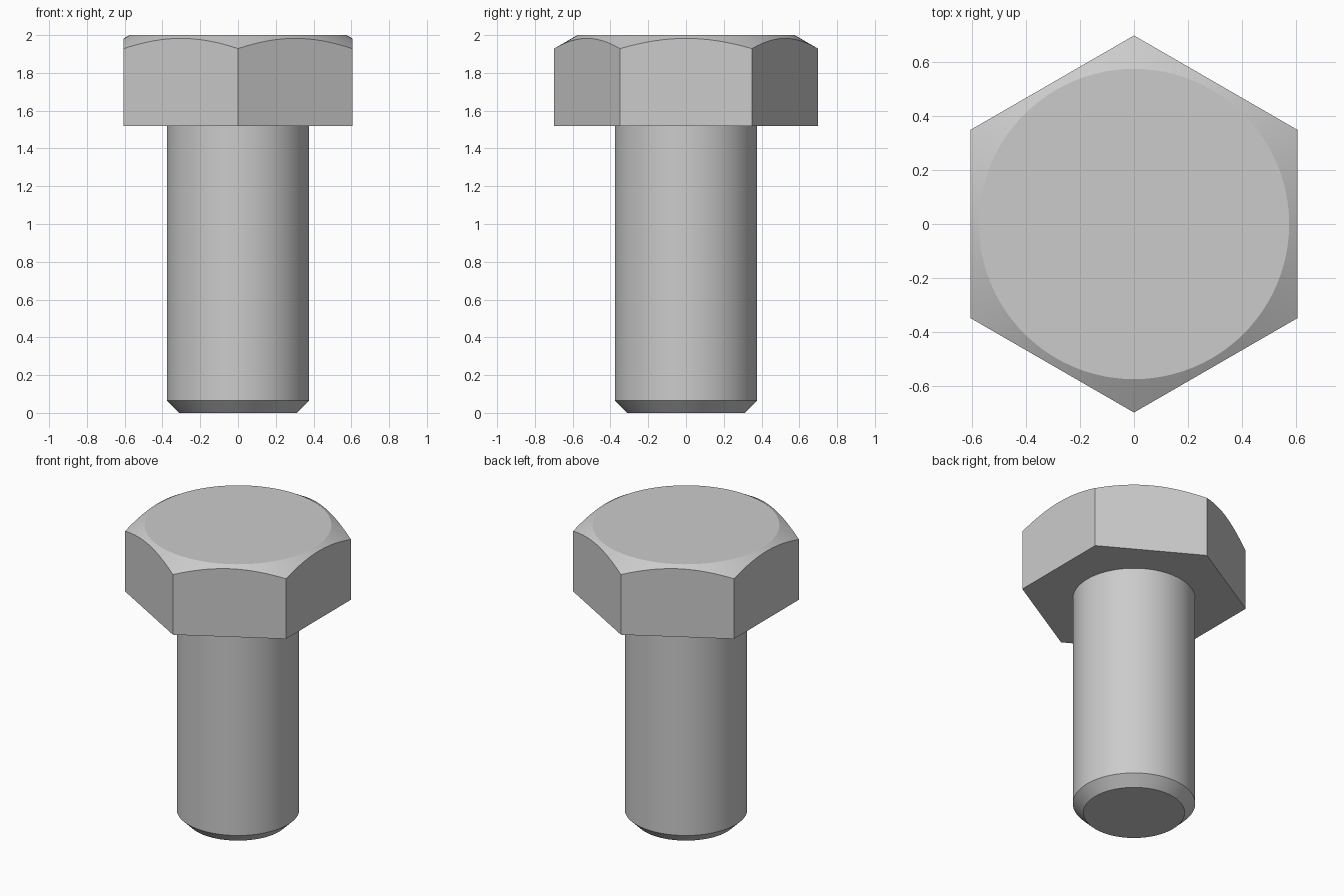
import bpy, bmesh, math

cube = bpy.data.objects.get("Cube")
if cube:
    bpy.data.objects.remove(cube, do_unlink=True)

SEGMENTS = 96          # multiple of six, so every hexagon corner gets a vertex
APOTHEM = 0.605        # half the distance across the flats
TOP_RADIUS = 0.575     # flat disc on top of the head
HEAD_BASE, HEAD_TOP = 1.52, 2.0
SHANK_RADIUS, SHANK_CHAMFER = 0.377, 0.065

steel = bpy.data.materials.new("steel_grey")
steel.use_nodes = True
grey = (0.6, 0.6, 0.6, 1)
steel.diffuse_color = grey
steel.node_tree.nodes["Principled BSDF"].inputs["Base Color"].default_value = grey


def circle(radius, z):
    return lambda angle: (radius, z)


def hex_radius(angle):
    """Distance to a hexagon whose flats face along x."""
    sector = math.pi / 3
    offset = (angle + sector / 2) % sector - sector / 2
    return APOTHEM / math.cos(offset)


def hex_base(angle):
    return hex_radius(angle), HEAD_BASE


def hex_chamfer(angle):
    """Where the 30 degree cone cuts the hexagon's sides."""
    radius = hex_radius(angle)
    return radius, HEAD_TOP - (radius - TOP_RADIUS) * math.tan(math.radians(30))


def loft(name, rings):
    """Closed solid through rings given as angle -> (radius, height)."""
    bm = bmesh.new()
    # Half a sector of offset places ring vertices on the hexagon corners
    angles = [2 * math.pi * i / SEGMENTS + math.pi / 6 for i in range(SEGMENTS)]
    loops = []
    for ring in rings:
        loop = []
        for a in angles:
            r, z = ring(a)
            loop.append(bm.verts.new((r * math.cos(a), r * math.sin(a), z)))
        loops.append(loop)
    for low, high in zip(loops, loops[1:]):
        for i in range(SEGMENTS):
            j = (i + 1) % SEGMENTS
            bm.faces.new((low[i], low[j], high[j], high[i]))
    bm.faces.new(reversed(loops[0]))
    bm.faces.new(loops[-1])
    bmesh.ops.recalc_face_normals(bm, faces=bm.faces)
    mesh = bpy.data.meshes.new(name)
    bm.to_mesh(mesh)
    bm.free()
    mesh.materials.append(steel)
    obj = bpy.data.objects.new(name, mesh)
    bpy.context.collection.objects.link(obj)
    bpy.ops.object.select_all(action="DESELECT")
    obj.select_set(True)
    bpy.context.view_layer.objects.active = obj
    bpy.ops.object.shade_smooth_by_angle(angle=math.radians(20))
    return obj


# Hexagonal head with a conical chamfer around the top
loft("hex_head", [hex_base, hex_chamfer, circle(TOP_RADIUS, HEAD_TOP)])

# Plain shank with a chamfered tip, seated slightly inside the head
loft("shank", [
    circle(SHANK_RADIUS - SHANK_CHAMFER, 0),
    circle(SHANK_RADIUS, SHANK_CHAMFER),
    circle(SHANK_RADIUS, HEAD_BASE + 0.05),
])
